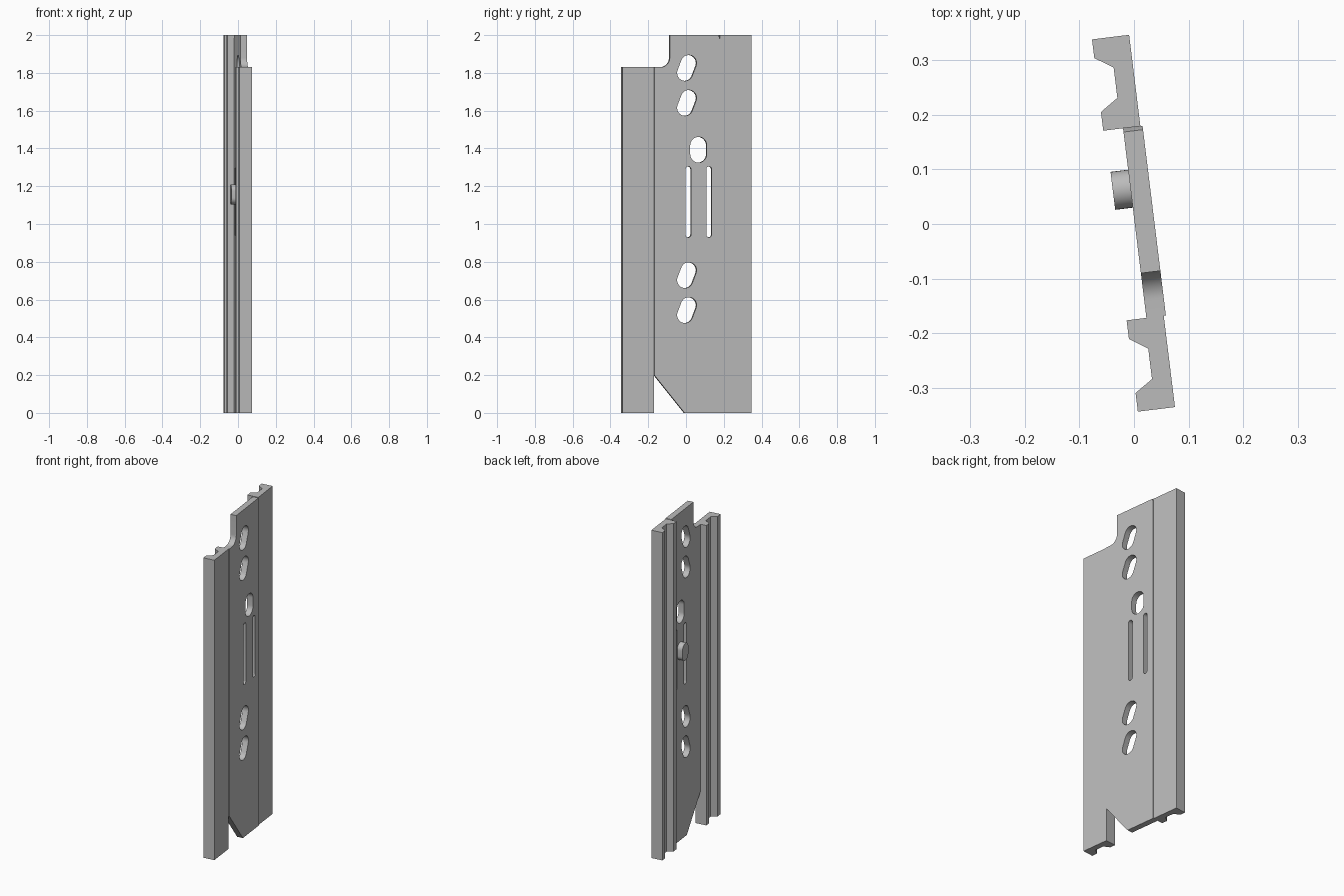
import bpy, bmesh, math
from mathutils import Matrix

if "Cube" in bpy.data.objects:
    bpy.data.objects.remove(bpy.data.objects["Cube"])

# Local frame: x = thickness, y = width, z = length; everything is turned about z
TILT = Matrix.Rotation(math.radians(7.02), 4, 'Z')
MID = 0.0015            # centre line of the width

grey = bpy.data.materials.new("grey metal")
grey.diffuse_color = (0.5, 0.5, 0.5, 1)
grey.use_nodes = True
grey.node_tree.nodes["Principled BSDF"].inputs["Base Color"].default_value = grey.diffuse_color


def prism(bm, base, offset):
    """Extrude a closed 3D outline along an offset."""
    face = bm.faces.new([bm.verts.new(p) for p in base])
    ext = bmesh.ops.extrude_face_region(bm, geom=[face])["geom"]
    moved = [v for v in ext if isinstance(v, bmesh.types.BMVert)]
    bmesh.ops.translate(bm, verts=moved, vec=offset)


def finish(bm, name):
    bmesh.ops.recalc_face_normals(bm, faces=bm.faces[:])
    mesh = bpy.data.meshes.new(name)
    bm.to_mesh(mesh)
    bm.free()
    obj = bpy.data.objects.new(name, mesh)
    bpy.context.collection.objects.link(obj)
    obj.matrix_world = TILT
    mesh.materials.append(grey)
    return obj


def smooth(obj):
    bpy.ops.object.select_all(action='DESELECT')
    obj.select_set(True)
    bpy.context.view_layer.objects.active = obj
    bpy.ops.object.shade_smooth_by_angle(angle=math.radians(30))


def side_plate(bm, outline, x0, x1):
    """Prism from a (y, z) outline between two thickness positions."""
    prism(bm, [(x0, y, z) for y, z in outline], (x1 - x0, 0, 0))


def capsule(y, z, r, half, lean=0.0, n=16):
    """Rounded slot outline in (y, z), leaning from upright."""
    dy, dz = half * math.sin(lean), half * math.cos(lean)
    pts = []
    for sign, start in ((1, 0), (-1, math.pi)):
        for i in range(n + 1):
            a = start - lean + math.pi * i / n
            pts.append((y + sign * dy + r * math.cos(a),
                        z + sign * dz + r * math.sin(a)))
    return pts


# Dovetail rails: one profile, mirrored across the centre line
PROFILE = [(0.0335, 0.175), (0.0335, 0.3435), (-0.035, 0.3435), (-0.035, 0.309),
           (-0.002, 0.2875), (-0.002, 0.2315), (-0.035, 0.2095), (-0.035, 0.175)]
for name, side, top in (("rear_rail", 1, 2.0), ("front_rail", -1, 1.83)):
    bm = bmesh.new()
    prism(bm, [(x, MID + side * y, 0) for x, y in PROFILE], (0, 0, top))
    finish(bm, name)

# Web plate with filleted top step, corner nick and slanted bottom notch
lo, hi, step, r = MID - 0.175, MID + 0.175, -0.091, 0.05
fillet = [(step - r + r * math.sin(a), 1.83 + r - r * math.cos(a))
          for a in (math.pi / 2 * i / 12 for i in range(13))]
outline = ([(lo, 0.2), (-0.0125, 0), (hi, 0), (hi, 1.98), (hi - 0.007, 2.0), (step, 2.0)]
           + fillet[::-1] + [(lo, 1.83)])
bm = bmesh.new()
side_plate(bm, outline, 0.0015, 0.0375)
web = finish(bm, "web_plate")

# Openings: four leaning slots, one upright slot, two long narrow slots
bm = bmesh.new()
for z in (1.826, 1.641, 0.729, 0.544):
    side_plate(bm, capsule(0.0, z, 0.042, 0.028, math.radians(21)), -0.1, 0.1)
side_plate(bm, capsule(0.062, 1.393, 0.044, 0.024), -0.1, 0.1)
for y in (0.008, 0.118):
    side_plate(bm, capsule(y, 1.117, 0.0145, 0.173), -0.1, 0.1)
cutter = finish(bm, "slot_cutter")
cutter.hide_render = True

cut = web.modifiers.new("slots", 'BOOLEAN')
cut.operation, cut.solver, cut.object = 'DIFFERENCE', 'EXACT', cutter
bpy.context.view_layer.objects.active = web
bpy.ops.object.modifier_apply(modifier=cut.name)
bpy.data.objects.remove(cutter)
smooth(web)

# Rounded button on the inner face
bm = bmesh.new()
side_plate(bm, capsule(0.065, 1.157, 0.035, 0.018), -0.031, 0.0015)
smooth(finish(bm, "button"))
